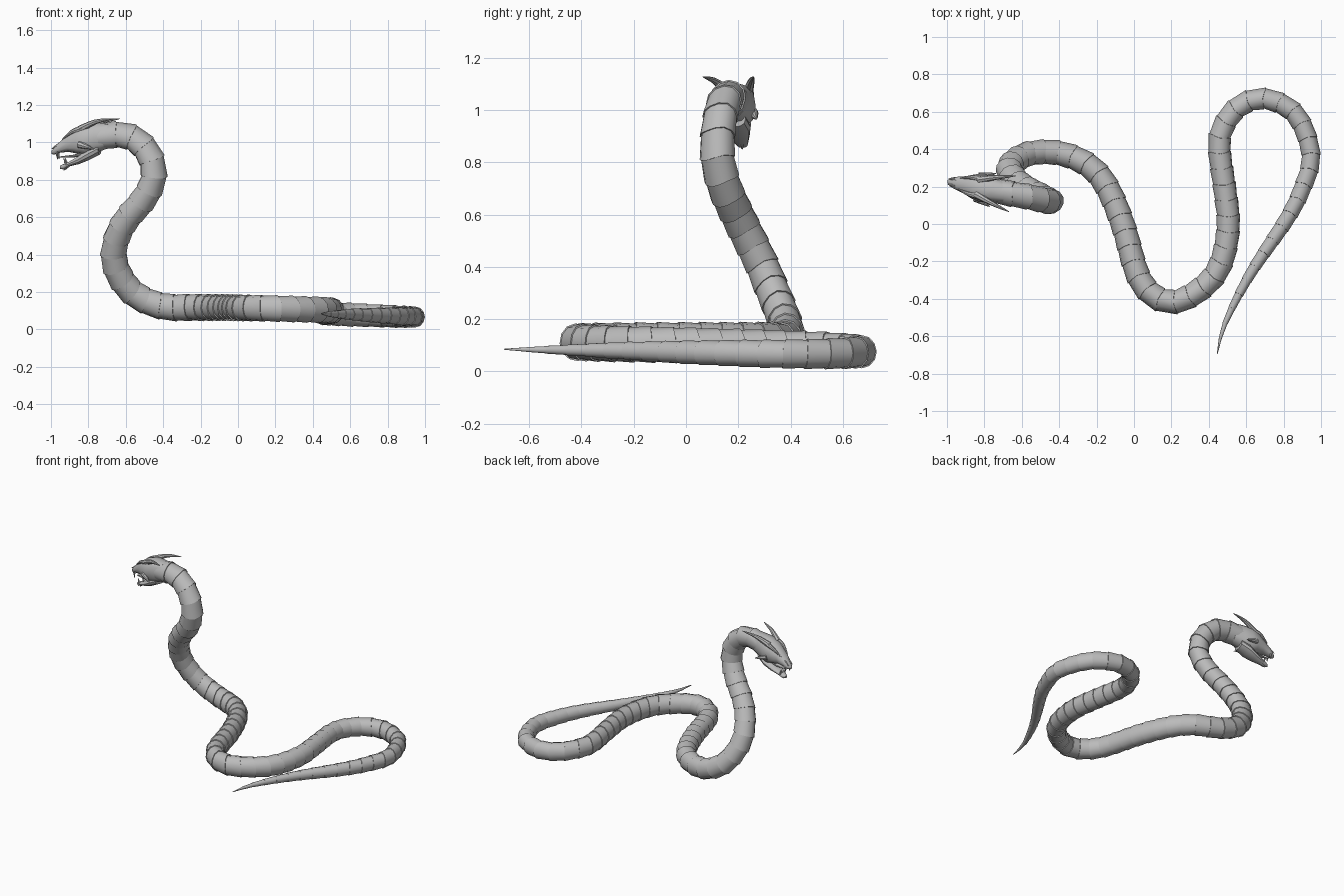
import bpy, bmesh, math
from mathutils import Vector

default_cube = bpy.data.objects.get("Cube")
if default_cube:
    bpy.data.objects.remove(default_cube)

# Single flat colour for the whole creature
grey = bpy.data.materials.new("scale grey")
grey.use_nodes = True
grey.diffuse_color = (.5, .5, .5, 1)
shader = grey.node_tree.nodes["Principled BSDF"]
shader.inputs["Base Color"].default_value = grey.diffuse_color
shader.inputs["Roughness"].default_value = .7


def loft(name, rings):
    """Skin a list of equal rings and cap both ends."""
    bm = bmesh.new()
    loops = [[bm.verts.new(point) for point in ring] for ring in rings]
    count = len(loops[0])
    for near, far in zip(loops, loops[1:]):
        for i in range(count):
            j = (i + 1) % count
            bm.faces.new((near[i], near[j], far[j], far[i]))
    bm.faces.new(loops[0])
    bm.faces.new(loops[-1])
    bmesh.ops.recalc_face_normals(bm, faces=bm.faces)
    mesh = bpy.data.meshes.new(name)
    bm.to_mesh(mesh)
    bm.free()
    mesh.materials.append(grey)
    part = bpy.data.objects.new(name, mesh)
    bpy.context.collection.objects.link(part)
    bpy.ops.object.select_all(action='DESELECT')
    part.select_set(True)
    bpy.context.view_layer.objects.active = part
    bpy.ops.object.shade_smooth_by_angle(angle=math.radians(40))


def spline(points, steps):
    """Smooth curve passing through all the points."""
    knots = [Vector(point) for point in points]
    knots = [2 * knots[0] - knots[1]] + knots + [2 * knots[-1] - knots[-2]]
    curve = []
    for a, b, c, d in zip(knots, knots[1:], knots[2:], knots[3:]):
        for k in range(steps):
            t = k / steps
            curve.append(b + (c - a) * t / 2 + (a - 2.5 * b + 2 * c - d / 2) * t ** 2
                         + (3 * b - a - 3 * c + d) * t ** 3 / 2)
    return curve + [knots[-2]]


def resample(curve, step):
    """Points at even spacing along the curve, ending at its last point."""
    spaced, position = [curve[0]], step
    for a, b in zip(curve, curve[1:]):
        length = (b - a).length
        while position <= length:
            spaced.append(a.lerp(b, position / length))
            position += step
        position -= length
    spaced[-1] = curve[-1]
    return spaced


def frames(points):
    """Tangent, side and up directions, carried along without twist."""
    result, up, last = [], Vector((0, 0, 1)), None
    for i in range(len(points)):
        before, after = points[max(i - 1, 0)], points[min(i + 1, len(points) - 1)]
        tangent = (after - before).normalized()
        if last:
            up = last.rotation_difference(tangent) @ up
        up = (up - tangent * up.dot(tangent)).normalized()
        result.append((tangent, tangent.cross(up), up))
        last = tangent
    return result


def turn(count):
    """Cosine and sine around a full circle."""
    angles = [math.tau * k / count for k in range(count)]
    return [(math.cos(angle), math.sin(angle)) for angle in angles]


# Body path from the tail tip, along the ground and up the neck to the head
path = [
    (.445, -.695, .085), (.485, -.535, .083), (.62, -.27, .08), (.82, .03, .073),
    (.9, .19, .07), (.948, .36, .067), (.885, .56, .068), (.785, .645, .072),
    (.68, .672, .076), (.575, .64, .08), (.495, .555, .086), (.455, .43, .09),
    (.485, .19, .096), (.505, 0, .1), (.47, -.2, .104), (.38, -.33, .107),
    (.2, -.42, .112), (.04, -.315, .115), (-.06, 0, .117), (-.15, .21, .117),
    (-.25, .32, .118), (-.4, .38, .122), (-.55, .38, .185), (-.64, .335, .3),
    (-.665, .285, .42), (-.61, .21, .57), (-.5, .15, .7), (-.448, .12, .82),
    (-.475, .125, .94), (-.56, .145, 1.025), (-.65, .16, 1.043), (-.74, .178, 1.03)]
SPACING = .085
spine = resample(spline(path, 12), SPACING)
spine_frames = frames(spine)


def body_ring(i, scale):
    """Slightly tall ring whose top is drawn forward into a pointed scale."""
    tangent, side, up = spine_frames[i]
    radius = scale * (.002 + .064 * (1 - math.exp(-i * SPACING / .85)))
    return [spine[i] + radius * (side * s + up * c * 1.08 + tangent * max(0, c) ** 3 / 4)
            for c, s in turn(12)]


# Overlapping segments, each one wider toward the tail
segments = []
for i in range(len(spine) - 1):
    segments += [body_ring(i, 1.04), body_ring(i + 1, .96)]
loft("segmented_body", segments)

# Head directions: forward to the snout, and sideways
FORWARD = Vector((-.982, .188, 0))
SIDE = Vector((-.188, -.982, 0))
ORIGIN = Vector((-.72, .175, 0))


def head_point(u, s, z):
    return ORIGIN + FORWARD * u + SIDE * s + Vector((0, 0, z))


def rounded(value):
    """Push a circle coordinate outward for a boxier section."""
    return math.copysign(abs(value) ** .8, value)


def head_loft(name, sections):
    """Each section holds forward position, top, bottom and half width."""
    loft(name, [[head_point(u, width * rounded(s),
                            (top + low + (top - low) * rounded(c)) / 2)
                 for c, s in turn(12)]
                for u, top, low, width in sections])


head_loft("skull_and_upper_jaw", [
    (-.03, 1.105, .97, .058), (.04, 1.105, .945, .066), (.09, 1.1, .93, .076),
    (.14, 1.08, .94, .066), (.19, 1.045, .95, .046), (.235, 1.005, .945, .034),
    (.265, .975, .935, .024), (.282, .955, .938, .008)])
head_loft("lower_jaw", [
    (.02, 1, .935, .05), (.08, .965, .905, .058), (.13, .93, .885, .046),
    (.18, .9, .873, .032), (.215, .885, .856, .022), (.235, .876, .858, .008)])
head_loft("tongue", [
    (.09, .955, .93, .02), (.16, .935, .92, .018), (.24, .925, .92, .003)])


def spike(name, points, radius):
    """Curved spike through head points, tapering to its tip."""
    curve = spline([head_point(*point) for point in points], 4)
    last = len(curve) - 1
    loft(name, [[point + radius * (1.03 - i / last) ** .7 * (side * s + up * c)
                 for c, s in turn(8)]
                for i, (point, (tangent, side, up)) in enumerate(zip(curve, frames(curve)))])


# Paired horns, brows, cheek spikes, nostrils and fangs
for label, m in (("left", -1), ("right", 1)):
    spike(label + "_horn", [(.12, m * .04, 1.07), (.03, m * .07, 1.11),
                            (-.072, m * .098, 1.127)], .02)
    spike(label + "_brow", [(.1, m * .045, 1.075), (.16, m * .045, 1.058),
                            (.22, m * .03, 1.015)], .018)
    spike(label + "_cheek_spike", [(.12, m * .06, .99), (.035, m * .09, .965)], .02)
    spike(label + "_nostril", [(.235, m * .016, .99), (.28, m * .016, .965)], .01)
    spike(label + "_upper_fang", [(.25, m * .02, .95), (.245, m * .02, .908)], .008)
    spike(label + "_lower_fang", [(.2, m * .02, .88), (.212, m * .02, .918)], .007)
spike("chin_spike", [(.19, 0, .885), (.215, 0, .85)], .015)
